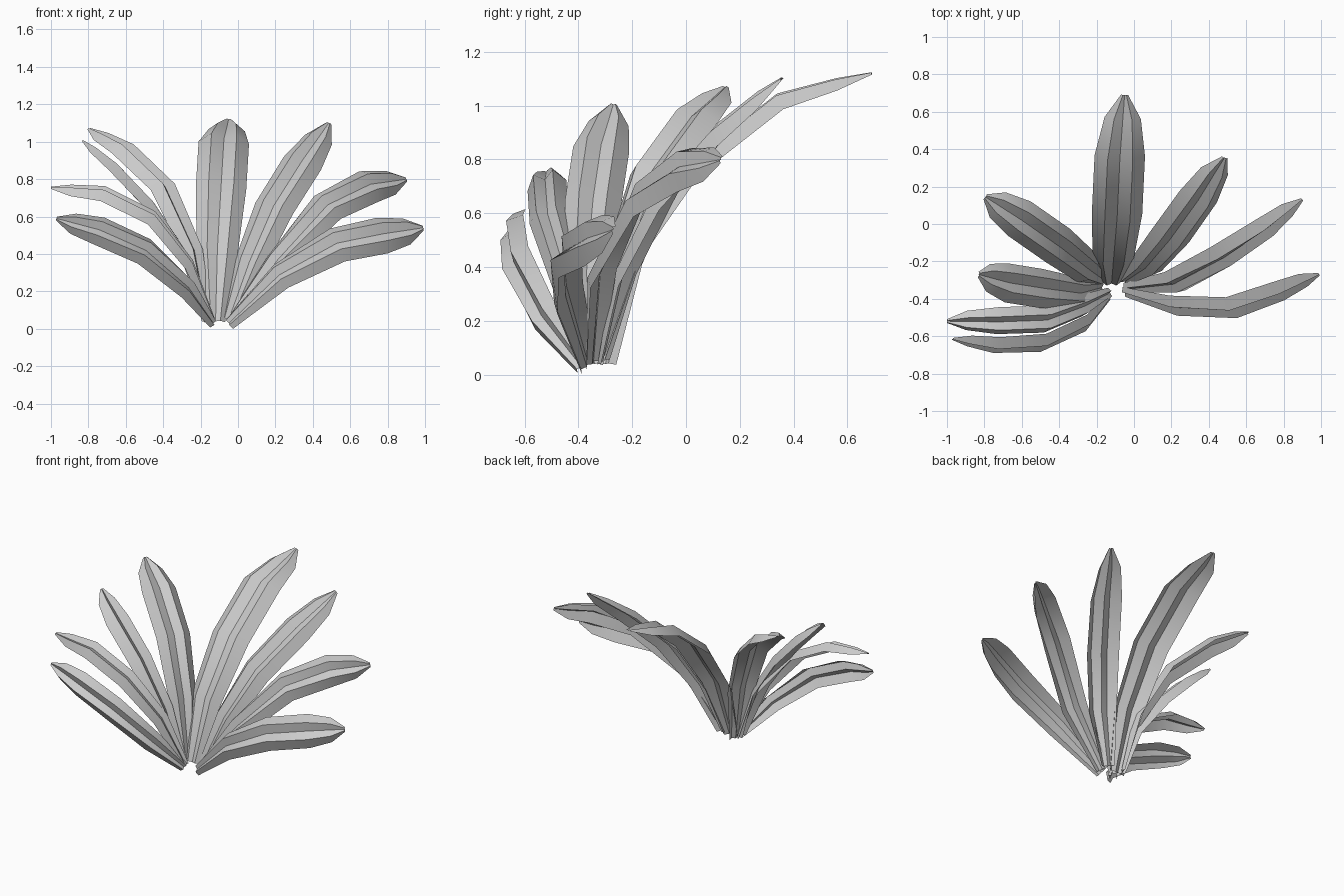
import bpy, bmesh, math
from mathutils import Vector

# Shared leaf shape: relative width per station, and a folded M cross-section
WIDTHS = (0.38, 0.82, 1.0, 1.0, 0.72, 0.14)
SECTION = ((-1, -0.6), (-0.5, 0.5), (0, -0.1), (0.5, 0.5), (1, -0.6))


def leaf(name, points, across, width, fold=0.05):
    """Ribbon leaf following points; 'across' is the blade direction."""
    pts = [Vector(p) for p in points]
    pts.insert(4, pts[3].lerp(pts[4], 0.62))      # shoulder before the tip
    across = Vector(across)
    if (pts[-1] - pts[0]).cross(across).z < 0:    # keep the upper side up
        across = -across
    bm = bmesh.new()
    rows = []
    for i, p in enumerate(pts):
        t = (pts[min(i + 1, len(pts) - 1)] - pts[max(i - 1, 0)]).normalized()
        w = (across - t * across.dot(t)).normalized()
        n = t.cross(w)
        k = WIDTHS[i]
        rows.append([bm.verts.new(p + w * u * k * width / 2 + n * h * k * fold)
                     for u, h in SECTION])
    for a, b in zip(rows, rows[1:]):
        for j in range(len(SECTION) - 1):
            bm.faces.new((a[j], b[j], b[j + 1], a[j + 1]))
    bmesh.ops.reverse_faces(bm, faces=bm.faces)   # normals on the upper side
    me = bpy.data.meshes.new(name)
    bm.to_mesh(me)
    bm.free()
    ob = bpy.data.objects.new(name, me)
    bpy.context.collection.objects.link(ob)
    ob.select_set(True)
    bpy.context.view_layer.objects.active = ob


# Tall leaf at the back
leaf("back_leaf", [(-0.12, -0.32, 0.04), (-0.11, -0.20, 0.43), (-0.09, 0.03, 0.77),
     (-0.075, 0.35, 1.02), (-0.05, 0.69, 1.12)], (1, 0, -0.04), 0.27)

# Right-hand leaves, from back to front
leaf("back_right_leaf", [(-0.05, -0.31, 0.05), (0.06, -0.24, 0.36), (0.19, -0.09, 0.66),
     (0.345, 0.125, 0.905), (0.485, 0.355, 1.10)], (0.17, -0.10, -0.11), 0.22)
leaf("right_leaf", [(-0.04, -0.35, 0.04), (0.21, -0.325, 0.37), (0.48, -0.185, 0.665),
     (0.71, -0.03, 0.775), (0.90, 0.13, 0.80)], (0, -0.11, -0.17), 0.20)
leaf("front_right_leaf", [(-0.05, -0.37, 0.03), (0.22, -0.45, 0.29), (0.53, -0.46, 0.46),
     (0.78, -0.37, 0.51), (0.99, -0.27, 0.54)], (0, -0.09, -0.20), 0.21)

# Left-hand leaves, from back to front
leaf("back_left_leaf", [(-0.16, -0.30, 0.04), (-0.23, -0.25, 0.42), (-0.385, -0.13, 0.76),
     (-0.60, 0.02, 0.965), (-0.795, 0.145, 1.07)], (0.13, 0.19, 0), 0.22)
leaf("left_leaf", [(-0.17, -0.34, 0.04), (-0.28, -0.37, 0.38), (-0.47, -0.345, 0.66),
     (-0.66, -0.315, 0.86), (-0.83, -0.27, 1.005)], (0, 1, 0), 0.21)
leaf("low_left_leaf", [(-0.13, -0.37, 0.04), (-0.26, -0.44, 0.35), (-0.46, -0.515, 0.60),
     (-0.72, -0.525, 0.73), (-1.0, -0.52, 0.755)], (0, 0.13, 0.04), 0.15)
leaf("front_left_leaf", [(-0.13, -0.39, 0.03), (-0.26, -0.54, 0.22), (-0.49, -0.645, 0.42),
     (-0.74, -0.655, 0.53), (-0.97, -0.615, 0.59)], (0, 0.04, 0.15), 0.16)

bpy.ops.object.shade_smooth_by_angle(angle=math.radians(30))
